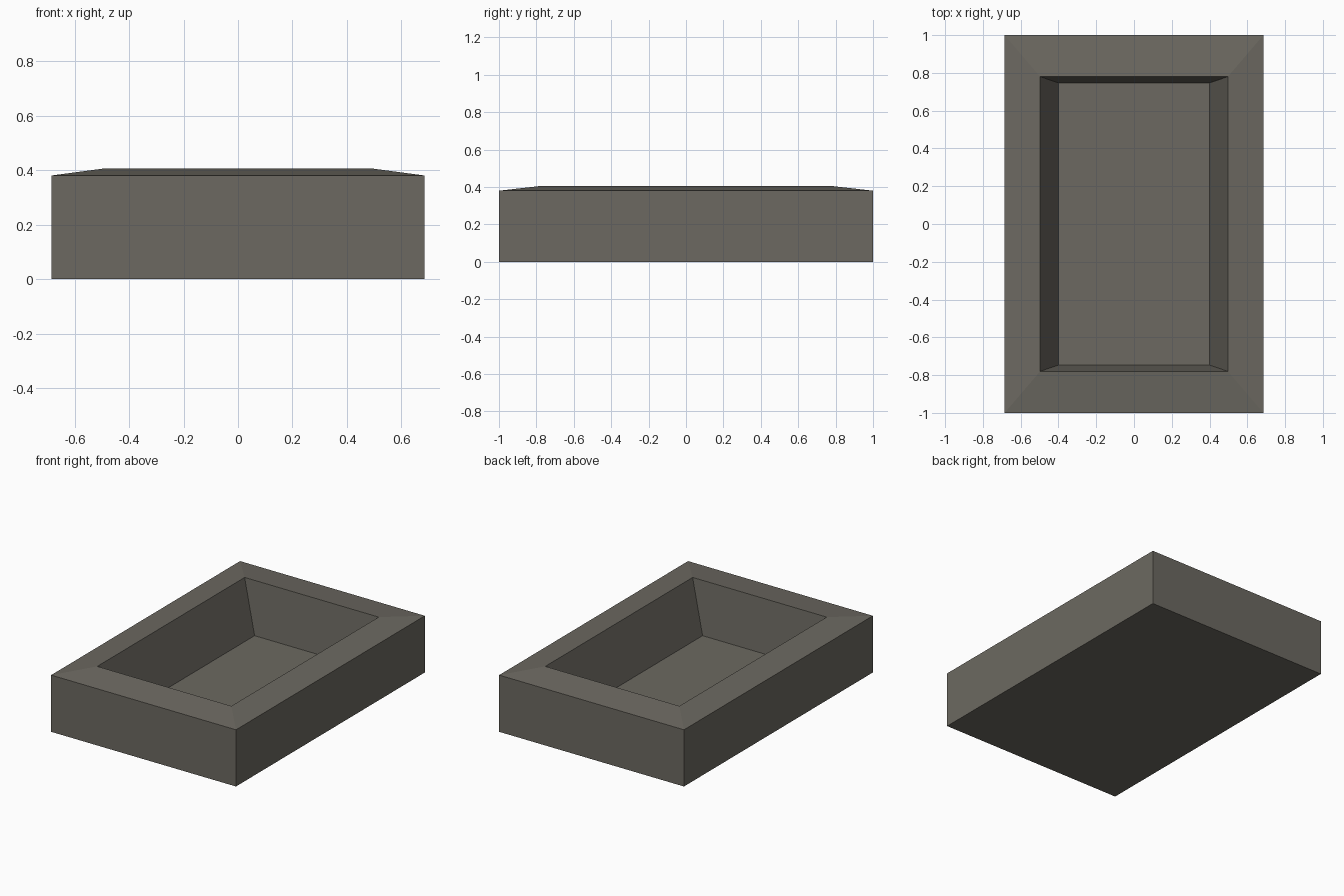
import bpy, bmesh

if "Cube" in bpy.data.objects:
    bpy.data.objects.remove(bpy.data.objects["Cube"])

# Stone colour
stone = bpy.data.materials.new("warm grey stone")
stone.diffuse_color = (0.150, 0.141, 0.119, 1)
stone.use_nodes = True
stone.node_tree.nodes["Principled BSDF"].inputs["Base Color"].default_value = stone.diffuse_color

# Rectangular rings from base to basin floor: half width, half depth, height
rings = [
    (0.685, 1.0, 0.0),      # base
    (0.685, 1.0, 0.38),     # outer edge
    (0.497, 0.78, 0.405),   # raised inner rim
    (0.40, 0.747, 0.053),   # basin floor
]

bm = bmesh.new()
loops = [[bm.verts.new((sx * w, sy * d, z))
          for sx, sy in ((-1, -1), (1, -1), (1, 1), (-1, 1))]
         for w, d, z in rings]
for low, high in zip(loops, loops[1:]):
    for i in range(4):
        j = (i + 1) % 4
        bm.faces.new((low[i], low[j], high[j], high[i]))
bm.faces.new(loops[0][::-1])
bm.faces.new(loops[-1])
bmesh.ops.recalc_face_normals(bm, faces=bm.faces)

# Stone basin
mesh = bpy.data.meshes.new("basin")
bm.to_mesh(mesh)
bm.free()
mesh.materials.append(stone)
bpy.context.collection.objects.link(bpy.data.objects.new("basin", mesh))
